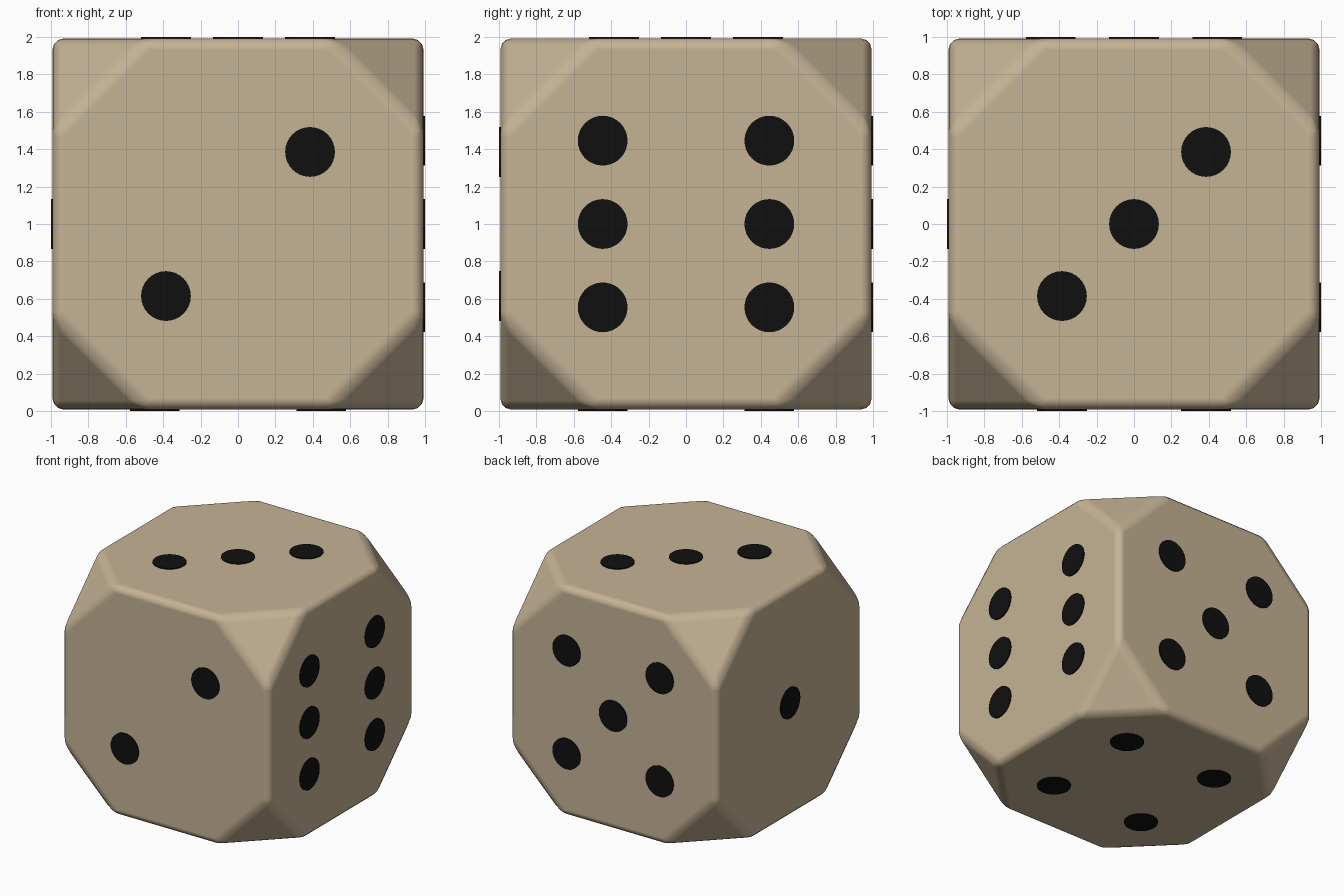
import bpy, bmesh
from mathutils import Vector, Matrix

if "Cube" in bpy.data.objects:
    bpy.data.objects.remove(bpy.data.objects["Cube"])

HALF = 0.992    # half size of the body, pips stand slightly proud at 1.0
CUT = 0.49      # where the corner cuts begin along each edge
PIP_R = 0.133


def material(name, rgb):
    m = bpy.data.materials.new(name)
    m.diffuse_color = (*rgb, 1)
    m.use_nodes = True
    m.node_tree.nodes["Principled BSDF"].inputs["Base Color"].default_value = m.diffuse_color
    return m


def new_object(name, bm, mat):
    me = bpy.data.meshes.new(name)
    bm.to_mesh(me)
    bm.free()
    me.materials.append(mat)
    ob = bpy.data.objects.new(name, me)
    bpy.context.collection.objects.link(ob)
    return ob


tan = material("tan", (0.56, 0.45, 0.30))
black = material("black", (0.005, 0.005, 0.005))

# Body: cube with its corners cut off
bm = bmesh.new()
signs = (-1, 1)
for axis in range(3):
    for i in signs:
        for j in signs:
            for k in signs:
                p = [HALF * i, HALF * j, HALF * k]
                p[axis] *= CUT / HALF
                bm.verts.new((p[0], p[1], p[2] + 1))
bmesh.ops.convex_hull(bm, input=bm.verts[:])
bmesh.ops.dissolve_limit(bm, angle_limit=0.02, verts=bm.verts[:], edges=bm.edges[:])
bmesh.ops.recalc_face_normals(bm, faces=bm.faces[:])
for f in bm.faces:
    f.smooth = True
body = new_object("die_body", bm, tan)

# Soft rounded edges
bev = body.modifiers.new("rounded_edges", 'BEVEL')
bev.width = 0.06
bev.segments = 3
bev.limit_method = 'NONE'
bev.harden_normals = True


# Pips: thin discs, given as positions along the two face directions
def pips(name, normal, u, v, spots):
    n, u, v = Vector(normal), Vector(u), Vector(v)
    rot = n.to_track_quat('Z', 'Y').to_matrix().to_4x4()
    bm = bmesh.new()
    for a, b in spots:
        centre = Vector((0, 0, 1)) + n * 0.99525 + u * a + v * b
        bmesh.ops.create_cone(bm, cap_ends=True, segments=32,
                              radius1=PIP_R, radius2=PIP_R, depth=0.0095,
                              matrix=Matrix.Translation(centre) @ rot)
    new_object(name, bm, black)


X, Y, Z = (1, 0, 0), (0, 1, 0), (0, 0, 1)
D, S = 0.385, 0.445
square = [(a, b) for a in (-S, S) for b in (-S, S)]
pips("left_pip", (-1, 0, 0), Y, Z, [(0, 0)])
pips("front_pips", (0, -1, 0), X, Z, [(-D, -D), (D, D)])
pips("top_pips", Z, X, Y, [(-D, -D), (0, 0), (D, D)])
pips("bottom_pips", (0, 0, -1), X, Y, square)
pips("back_pips", Y, X, Z, square + [(0, 0)])
pips("right_pips", X, Y, Z, square + [(-S, 0), (S, 0)])
